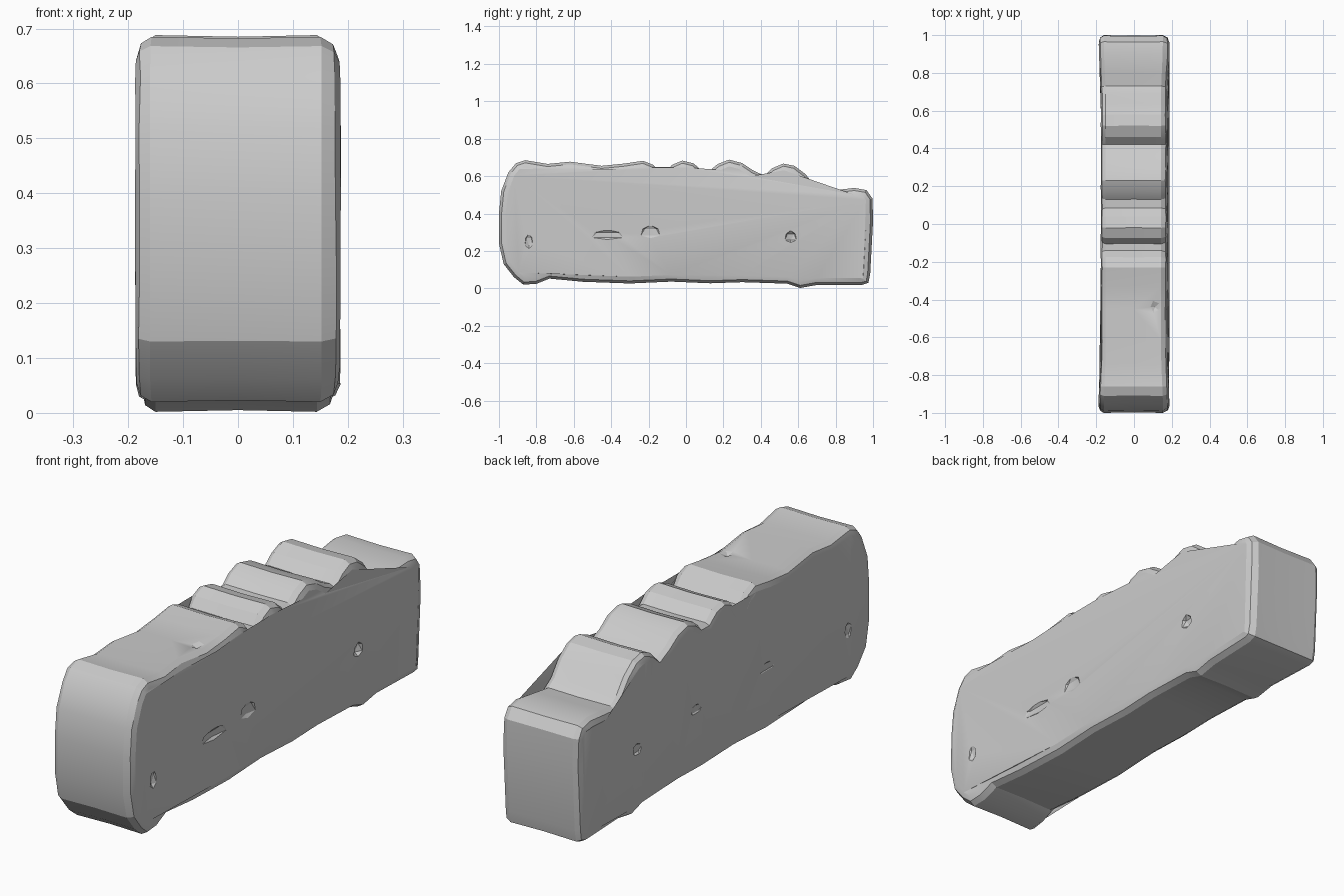
import bpy, bmesh, random
from mathutils import Vector

if "Cube" in bpy.data.objects:
    bpy.data.objects.remove(bpy.data.objects["Cube"])

random.seed(4)

# Side outline of the wall (y, z), clockwise from the front face
PROFILE = [
    (-1, .24), (-1, .40), (-.988, .52), (-.95, .62), (-.91, .668), (-.86, .685),
    (-.74, .665), (-.62, .677), (-.45, .655), (-.33, .667), (-.23, .682),
    (-.175, .66), (-.14, .62), (-.105, .62), (-.075, .66), (-.02, .683),
    (.04, .668), (.085, .63), (.13, .632), (.17, .665), (.23, .688), (.30, .67),
    (.36, .63), (.42, .602), (.46, .642), (.52, .667), (.58, .655), (.64, .61),
    (.69, .545), (.73, .517), (.80, .525), (.90, .537), (.965, .525), (.997, .48),
    (1, .36), (.985, .08), (.975, .03), (.94, .018), (.70, .018), (.61, .002),
    (.54, .025), (.30, .033), (.13, .027), (-.08, .036), (-.30, .026), (-.55, .035),
    (-.73, .052), (-.80, .024), (-.87, .02), (-.92, .06), (-.975, .13)]


def inset(points, d):
    """Move each outline point inward along its averaged normal."""
    out, n = [], len(points)
    for i, p in enumerate(points):
        t = Vector(points[(i + 1) % n]) - Vector(points[i - 1])
        t.normalize()
        out.append((p[0] + t.y * d, p[1] - t.x * d))
    return out


def half_width(y):
    """The slab swells slightly at its two ends."""
    return .175 + .011 * max(0, min(1, (abs(y) - .72) / .2))


# Wall slab: outline rings across the thickness, rounded near both sides
RINGS = [(-1, .034), (-.965, .012), (-.86, 0), (0, .003),
         (.82, 0), (.955, .014), (1, .036)]
bm = bmesh.new()
rings = []
for s, d in RINGS:
    ring = []
    for y, z in inset(PROFILE, d):
        x = s * half_width(y)
        if abs(s) > .9:
            x += random.uniform(-.002, .002)
        ring.append(bm.verts.new((x, y, z)))
    rings.append(ring)
n = len(PROFILE)
for a, b in zip(rings, rings[1:]):
    for i in range(n):
        j = (i + 1) % n
        bm.faces.new((a[i], a[j], b[j], b[i]))
caps = [bm.faces.new(rings[0]), bm.faces.new(rings[-1])]
bmesh.ops.triangulate(bm, faces=caps)
bmesh.ops.recalc_face_normals(bm, faces=bm.faces[:])
mesh = bpy.data.meshes.new("stone_wall")
bm.to_mesh(mesh)
bm.free()
wall = bpy.data.objects.new("stone_wall", mesh)
bpy.context.collection.objects.link(wall)

# Shallow chips in the stone: (centre, size)
CHIPS = [
    ((.185, -.42, .285), (.018, .10, .03)), ((.185, -.19, .30), (.016, .06, .04)),
    ((.185, .56, .275), (.025, .035, .035)), ((.19, -.84, .25), (.018, .025, .045)),
    ((-.185, .58, .28), (.025, .035, .035)), ((-.185, .18, .30), (.02, .05, .03)),
    ((-.185, -.30, .30), (.016, .08, .03)), ((-.19, -.84, .25), (.018, .025, .045)),
    ((.11, -.44, .67), (.035, .04, .025))]
for centre, size in CHIPS:
    bpy.ops.mesh.primitive_ico_sphere_add(subdivisions=1, radius=1, location=centre)
    cutter = bpy.context.object
    cutter.name = "chip_cutter"
    cutter.scale = size
    cutter.hide_render = True
    cutter.hide_set(True)
    mod = wall.modifiers.new("chip", 'BOOLEAN')
    mod.operation = 'DIFFERENCE'
    mod.solver = 'EXACT'
    mod.object = cutter

# Soft shading on the rounded edges, sharp creases kept
bpy.ops.object.select_all(action='DESELECT')
wall.select_set(True)
bpy.context.view_layer.objects.active = wall
for mod in list(wall.modifiers):
    bpy.ops.object.modifier_apply(modifier=mod.name)
for obj in [o for o in bpy.data.objects if o is not wall]:
    bpy.data.objects.remove(obj)
bpy.ops.object.shade_smooth_by_angle(angle=.35)
